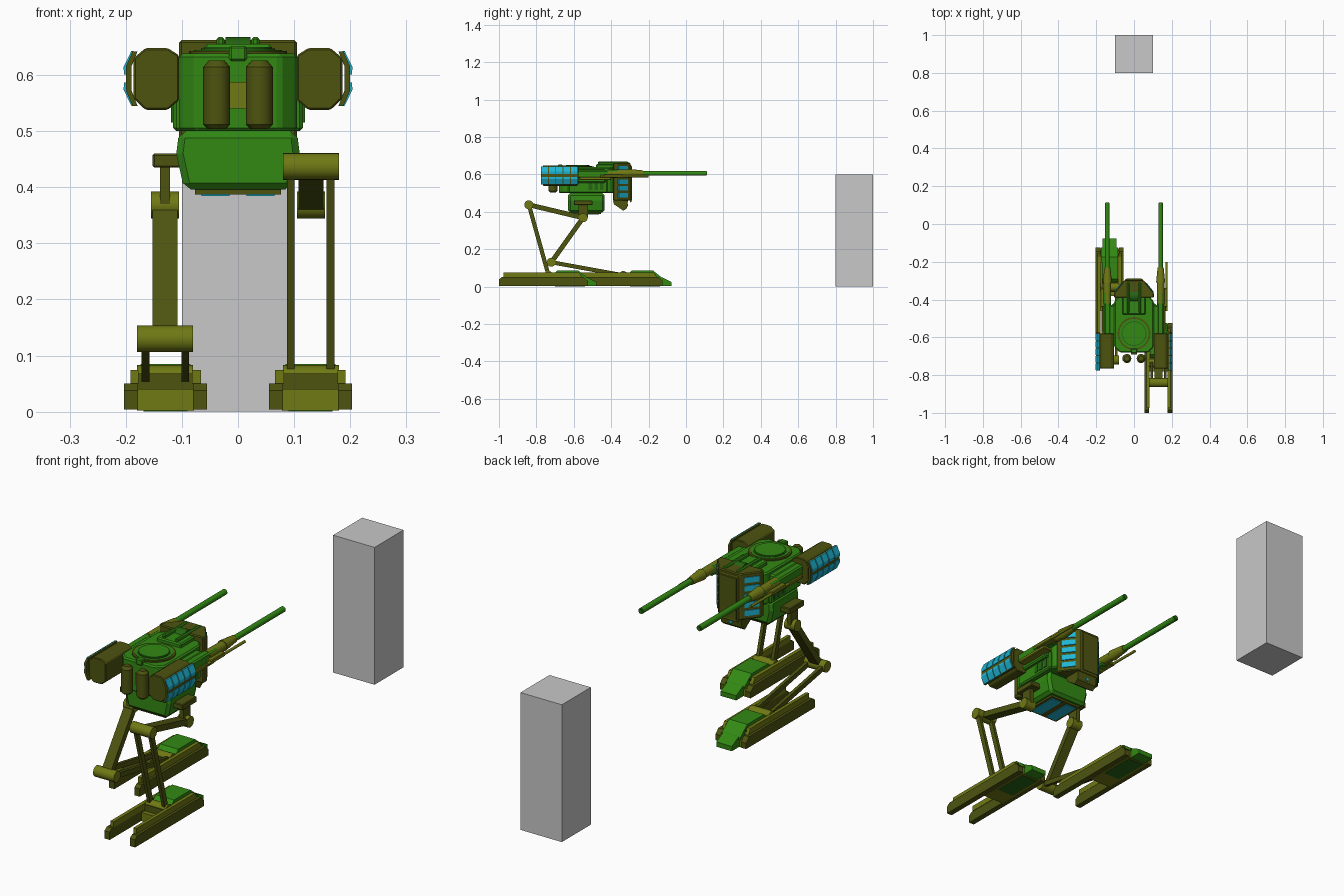
import bpy, bmesh, math
from mathutils import Vector

if "Cube" in bpy.data.objects:
    bpy.data.objects.remove(bpy.data.objects["Cube"])


def mat(name, c):
    m = bpy.data.materials.new(name)
    m.diffuse_color = (*c, 1)
    m.use_nodes = True
    m.node_tree.nodes["Principled BSDF"].inputs["Base Color"].default_value = m.diffuse_color
    return m


GREEN = mat("green", (0.032, 0.25, 0.007))
DEEP = mat("deep_green", (0.018, 0.13, 0.006))
OLIVE = mat("olive", (0.16, 0.19, 0.007))
DARK = mat("dark_olive", (0.075, 0.088, 0.005))
CYAN = mat("cyan", (0.013, 0.46, 0.65))
GREY = mat("grey", (0.58, 0.58, 0.58))


def finish(name, bm, m, bevel=0, smooth=False):
    bmesh.ops.recalc_face_normals(bm, faces=bm.faces[:])
    me = bpy.data.meshes.new(name)
    bm.to_mesh(me)
    bm.free()
    me.materials.append(m)
    ob = bpy.data.objects.new(name, me)
    bpy.context.collection.objects.link(ob)
    if bevel:
        b = ob.modifiers.new("bevel", "BEVEL")
        b.width, b.segments = bevel, 1
    if smooth:
        bpy.context.view_layer.objects.active = ob
        bpy.ops.object.select_all(action="DESELECT")
        ob.select_set(True)
        bpy.ops.object.shade_smooth_by_angle(angle=math.radians(35))
    return ob


def box(name, m, x, y, z, bevel=0):
    """Box from (min, max) ranges."""
    bm = bmesh.new()
    bmesh.ops.create_cube(bm, size=1)
    for v in bm.verts:
        v.co = [(r[0] + r[1]) / 2 + c * abs(r[1] - r[0]) for r, c in zip((x, y, z), v.co)]
    return finish(name, bm, m, bevel)


def prism(name, m, pts, lo, hi, axis, bevel=0):
    """Extrude a 2D profile along an axis; the profile uses the other two axes in order."""
    bm = bmesh.new()
    vs = []
    for p in pts:
        c = list(p)
        c.insert(axis, lo)
        vs.append(bm.verts.new(c))
    f = bm.faces.new(vs)
    r = bmesh.ops.extrude_face_region(bm, geom=[f])
    d = Vector((0, 0, 0))
    d[axis] = hi - lo
    bmesh.ops.translate(bm, vec=d, verts=[g for g in r["geom"] if isinstance(g, bmesh.types.BMVert)])
    return finish(name, bm, m, bevel)


def bar(name, m, a, b, w, t):
    """Flat bar between two points in a y-z plane; w is its width in x."""
    a, b = Vector(a), Vector(b)
    n = Vector((0, -(b - a).z, (b - a).y)).normalized() * t / 2
    pts = [((p + s * n).y, (p + s * n).z) for p, s in ((a, 1), (b, 1), (b, -1), (a, -1))]
    return prism(name, m, pts, a.x - w / 2, a.x + w / 2, 0)


def tube(name, m, a, b, r, r2=None, n=20):
    """Cylinder between two points."""
    a, b = Vector(a), Vector(b)
    bm = bmesh.new()
    bmesh.ops.create_cone(bm, cap_ends=True, segments=n, radius1=r, radius2=r2 or r, depth=(b - a).length)
    bm.transform((b - a).to_track_quat("Z", "Y").to_matrix().to_4x4())
    bmesh.ops.translate(bm, vec=(a + b) / 2, verts=bm.verts[:])
    return finish(name, bm, m, smooth=True)


# Scale block
box("scale_block", GREY, (-.1, .1), (.8, 1), (0, .6))

# Hull, pelvis and belly
prism("hull", GREEN, [(-.075, -.68), (.075, -.68), (.105, -.65), (.105, -.41), (.08, -.38),
                      (-.08, -.38), (-.105, -.41), (-.105, -.65)], .5, .638, 2, .006)
box("hull_skirt", GREEN, (-.116, .116), (-.63, -.42), (.5, .585), .006)
prism("pelvis", GREEN, [(-.105, .5), (.105, .5), (.11, .46), (.096, .396), (-.096, .396), (-.11, .46)],
      -.63, -.435, 1, .012)
box("belly_plate", DARK, (-.077, .077), (-.61, -.455), (.387, .398))
for s in (-1, 1):
    box("belly_light", CYAN, (s * .015, s * .065), (-.6, -.465), (.384, .39))

# Roof hatch with its ring
tube("hatch_ring", DARK, (0, -.58, .636), (0, -.58, .643), .087, n=32)
tube("hatch_gap", GREEN, (0, -.58, .64), (0, -.58, .645), .078, n=32)
tube("hatch_groove", DEEP, (0, -.58, .642), (0, -.58, .647), .066, n=32)
tube("hatch_lid", GREEN, (0, -.58, .642), (0, -.58, .65), .061, n=32)
box("hatch_hinge", GREEN, (-.016, .016), (-.685, -.66), (.625, .652), .004)

# Roof drum and ribs behind the hatch
box("roof_deck", GREEN, (-.06, .06), (-.48, -.34), (.63, .655), .005)
tube("roof_drum", DEEP, (-.022, -.38, .633), (.022, -.38, .633), .035)
for s in (-1, 1):
    box("roof_rib", GREEN, (s * .024, s * .038), (-.47, -.31), (.63, .668), .004)

# Front capsules and centre plate
box("nose_plate", OLIVE, (-.015, .015), (-.69, -.675), (.54, .588))
for s in (-1, 1):
    x = s * .038
    tube("capsule", DARK, (x, -.712, .512), (x, -.712, .614), .024)
    tube("capsule_top", DARK, (x, -.712, .614), (x, -.712, .626), .024, .014)
    tube("capsule_base", DARK, (x, -.712, .512), (x, -.712, .504), .024, .016)

# Backpack: centre panel, angled wings with stacked lights, tail
prism("backpack", DARK, [(-.105, -.39), (-.105, -.365), (-.052, -.298), (.052, -.298), (.105, -.365), (.105, -.39)],
      .46, .662, 2, .004)
prism("backpack_tail", DARK, [(-.39, .46), (-.31, .46), (-.315, .42), (-.335, .405), (-.385, .44)], -.05, .05, 0)
box("backpack_panel", OLIVE, (-.048, .048), (-.3, -.292), (.45, .65), .003)
box("panel_face", DARK, (-.041, .041), (-.294, -.288), (.46, .642))
tube("tail_lamp", CYAN, (0, -.318, .435), (0, -.309, .435), .007)
for s in (-1, 1):
    for i in range(5):
        z = .477 + i * .036
        prism("backpack_light", CYAN, [(s * .099, -.374), (s * .104, -.358), (s * .066, -.31), (s * .06, -.32)],
              z, z + .024, 2)

# Side pods, guns and hip links on both sides
for s in (-1, 1):
    prism("pod", DARK, [(s * x, z) for x, z in ((.105, .635), (.125, .648), (.165, .648), (.186, .63),
                                                (.186, .558), (.165, .538), (.125, .538), (.105, .555))],
          -.765, -.58, 1, .003)
    prism("pod_cover", DARK, [(s * x, z) for x, z in ((.179, .642), (.188, .642), (.2, .615), (.2, .573),
                                                      (.188, .545), (.179, .545), (.19, .573), (.19, .615))],
          -.775, -.575, 1)
    for i in range(5):
        y = -.772 + i * .039
        for k in (-1, 1):
            prism("pod_light", CYAN, [(s * x, .594 + k * z) for x, z in
                                      ((.186, .049), (.19, .049), (.204, .02), (.203, .007), (.199, .007), (.199, .02))],
                  y, y + .034, 1)
    box("gun_mount", GREEN, (s * .1, s * .132), (-.6, -.43), (.555, .625), .006)
    box("gun_body", GREEN, (s * .124, s * .158), (-.6, -.36), (.58, .622), .006)
    box("gun_rail", OLIVE, (s * .122, s * .166), (-.57, -.4), (.57, .586), .003)
    x = s * .141
    tube("gun_sleeve", OLIVE, (x, -.42, .605), (x, -.3, .605), .02)
    tube("gun_collar", OLIVE, (x, -.31, .605), (x, -.23, .605), .024, .016)
    tube("gun_barrel", GREEN, (x, -.31, .605), (x, .11, .605), .0125)
    tube("gun_muzzle", DEEP, (x, .108, .605), (x, .113, .605), .009)
    tube("small_barrel", OLIVE, (s * .172, -.46, .59), (s * .172, -.2, .59), .006, n=12)
    box("small_barrel_clamp", OLIVE, (s * .14, s * .178), (-.44, -.34), (.582, .6), .003)
    # Hull side vents
    for i in range(3):
        box("side_vent", DEEP, (s * .112, s * .119), (-.52 + i * .03, -.5 + i * .03), (.515, .57))
    # Hip link
    box("hip_link", DARK, (s * .1, s * .152), (-.6, -.5), (.435, .46), .003)
    box("hip_post", DARK, (s * .121, s * .139), (-.575, -.525), (.37, .44))
    tube("hip_joint", OLIVE, (s * .105, -.55, .368), (s * .155, -.55, .368), .024)


def leg(s, knee, fy):
    """One leg; knee is (y, z) and fy is the y of the fork tips."""
    X = s * .13
    ky, kz = knee
    ay = fy + .265
    # Thigh, knee and paired shins
    bar("thigh", DARK, (X, -.55, .368), (X, ky, kz), .044, .026)
    tube("knee_joint", OLIVE, (s * .08, ky, kz), (s * .18, ky, kz), .024)
    for x in (.094, .165):
        bar("shin", DARK, (s * x, ky, kz), (s * x, ay, .06), .014, .022)
    tube("ankle_joint", OLIVE, (s * .08, ay, .06), (s * .18, ay, .06), .023)
    # Rails with sloped ends
    for a, b, c, d in ((.055, .08, .066, .082), (.178, .203, .177, .192)):
        prism("foot_rail", DARK, [(fy, .004), (fy, .038), (fy + .015, .05), (fy + .455, .05),
                                  (fy + .475, .03), (fy + .475, .004)], s * a, s * b, 0)
        prism("rail_cap", OLIVE, [(fy + .025, .049), (fy + .025, .074), (fy + .43, .074), (fy + .445, .049)],
              s * c, s * d, 0)
    # Sole, deck and toe
    box("sole", OLIVE, (s * .078, s * .18), (fy + .22, fy + .47), (.002, .04))
    box("deck", DARK, (s * .08, s * .179), (fy + .24, fy + .44), (.035, .068))
    prism("deck_cover", GREEN, [(fy + .285, .06), (fy + .31, .085), (fy + .425, .085), (fy + .475, .045),
                                (fy + .475, .035)], s * .085, s * .174, 0)
    prism("toe", GREEN, [(fy + .45, .003), (fy + .45, .05), (fy + .475, .048), (fy + .522, .024), (fy + .522, .003)],
          s * .092, s * .167, 0)
    box("sole_pad", DEEP, (s * .09, s * .168), (fy + .3, fy + .46), (0, .004))


leg(1, (-.84, .437), -1.0)
leg(-1, (-.72, .13), -.6)
